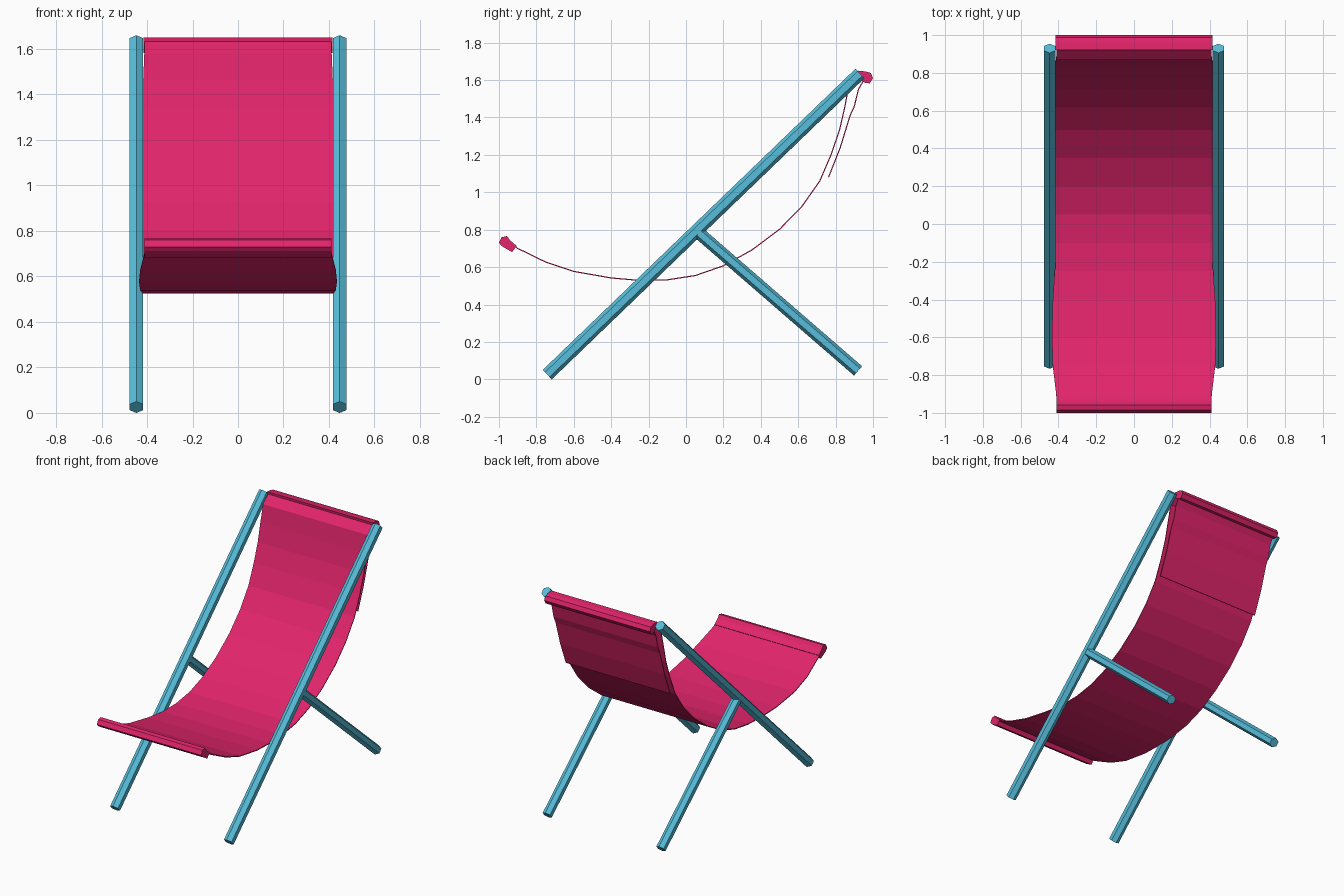
import bpy, bmesh, math
from mathutils import Vector

if "Cube" in bpy.data.objects:
    bpy.data.objects.remove(bpy.data.objects["Cube"])


def material(name, rgb):
    m = bpy.data.materials.new(name)
    m.diffuse_color = (*rgb, 1.0)
    m.use_nodes = True
    m.node_tree.nodes["Principled BSDF"].inputs["Base Color"].default_value = m.diffuse_color
    return m


PINK = material("pink fabric", (0.76, 0.018, 0.147))
BLUE = material("blue paint", (0.095, 0.51, 0.70))


def finish(name, bm, mat):
    bmesh.ops.recalc_face_normals(bm, faces=bm.faces)
    me = bpy.data.meshes.new(name)
    bm.to_mesh(me)
    bm.free()
    me.materials.append(mat)
    ob = bpy.data.objects.new(name, me)
    bpy.context.collection.objects.link(ob)
    return ob


def prism(name, ring_a, ring_b, mat):
    """Closed prism between two matching rings of points."""
    bm = bmesh.new()
    a = [bm.verts.new(p) for p in ring_a]
    b = [bm.verts.new(p) for p in ring_b]
    n = len(a)
    for i in range(n):
        j = (i + 1) % n
        bm.faces.new((a[i], a[j], b[j], b[i]))
    bm.faces.new(a[::-1])
    bm.faces.new(b)
    return finish(name, bm, mat)


def bar(name, x, start, end, r=0.035):
    """Six-sided bar in the side plane, given (y, z) end points."""
    s, e = Vector((x, *start)), Vector((x, *end))
    u = Vector((1, 0, 0))
    v = u.cross((e - s).normalized())
    ring = [u * math.cos(t) * r + v * math.sin(t) * r
            for t in (math.radians(30 + 60 * k) for k in range(6))]
    return prism(name, [s + p for p in ring], [e + p for p in ring], BLUE)


def rail(name, outline, half):
    """Rolled hem: a (y, z) outline stretched along x."""
    return prism(name, [(-half, *p) for p in outline],
                 [(half, *p) for p in outline], PINK)


def sheet(name, profile, thickness):
    """Cloth strip from (y, z, half width) points."""
    bm = bmesh.new()
    rows = [(bm.verts.new((-w, y, z)), bm.verts.new((w, y, z))) for y, z, w in profile]
    for (a, b), (c, d) in zip(rows, rows[1:]):
        bm.faces.new((a, b, d, c))
    ob = finish(name, bm, PINK)
    mod = ob.modifiers.new("thickness", 'SOLIDIFY')
    mod.thickness = thickness
    mod.offset = 0
    return ob


# Wooden frame
for side, x in (("left", -0.447), ("right", 0.447)):
    bar(side + "_long_rail", x, (-0.742, 0.025), (0.93, 1.635))
    bar(side + "_back_leg", x, (0.06, 0.79), (0.92, 0.045), 0.033)

# Hanging sling seat
sheet("sling_seat", [
    (-0.95, 0.735, 0.41), (-0.90, 0.70, 0.412), (-0.75, 0.627, 0.43),
    (-0.60, 0.577, 0.435), (-0.40, 0.542, 0.43), (-0.25, 0.529, 0.42),
    (-0.10, 0.532, 0.417), (0.05, 0.555, 0.417), (0.20, 0.607, 0.417),
    (0.35, 0.69, 0.417), (0.50, 0.802, 0.417), (0.62, 0.925, 0.417),
    (0.715, 1.06, 0.417), (0.775, 1.20, 0.417), (0.82, 1.33, 0.417),
    (0.85, 1.46, 0.417), (0.872, 1.58, 0.412), (0.935, 1.642, 0.41)], 0.006)

# Folded-over fabric behind the backrest
sheet("back_flap", [
    (0.95, 1.60, 0.41), (0.922, 1.55, 0.41), (0.90, 1.46, 0.41),
    (0.877, 1.41, 0.41), (0.825, 1.24, 0.41), (0.762, 1.08, 0.41)], 0.006)

# Rolled hems at both ends
rail("front_hem", [(-1.0, 0.73), (-0.985, 0.76), (-0.957, 0.766), (-0.94, 0.743),
                   (-0.905, 0.713), (-0.93, 0.68), (-0.985, 0.712)], 0.41)
rail("top_hem", [(0.925, 1.61), (0.92, 1.65), (0.96, 1.646), (0.988, 1.638),
                 (1.0, 1.61), (0.982, 1.582), (0.955, 1.586)], 0.415)
